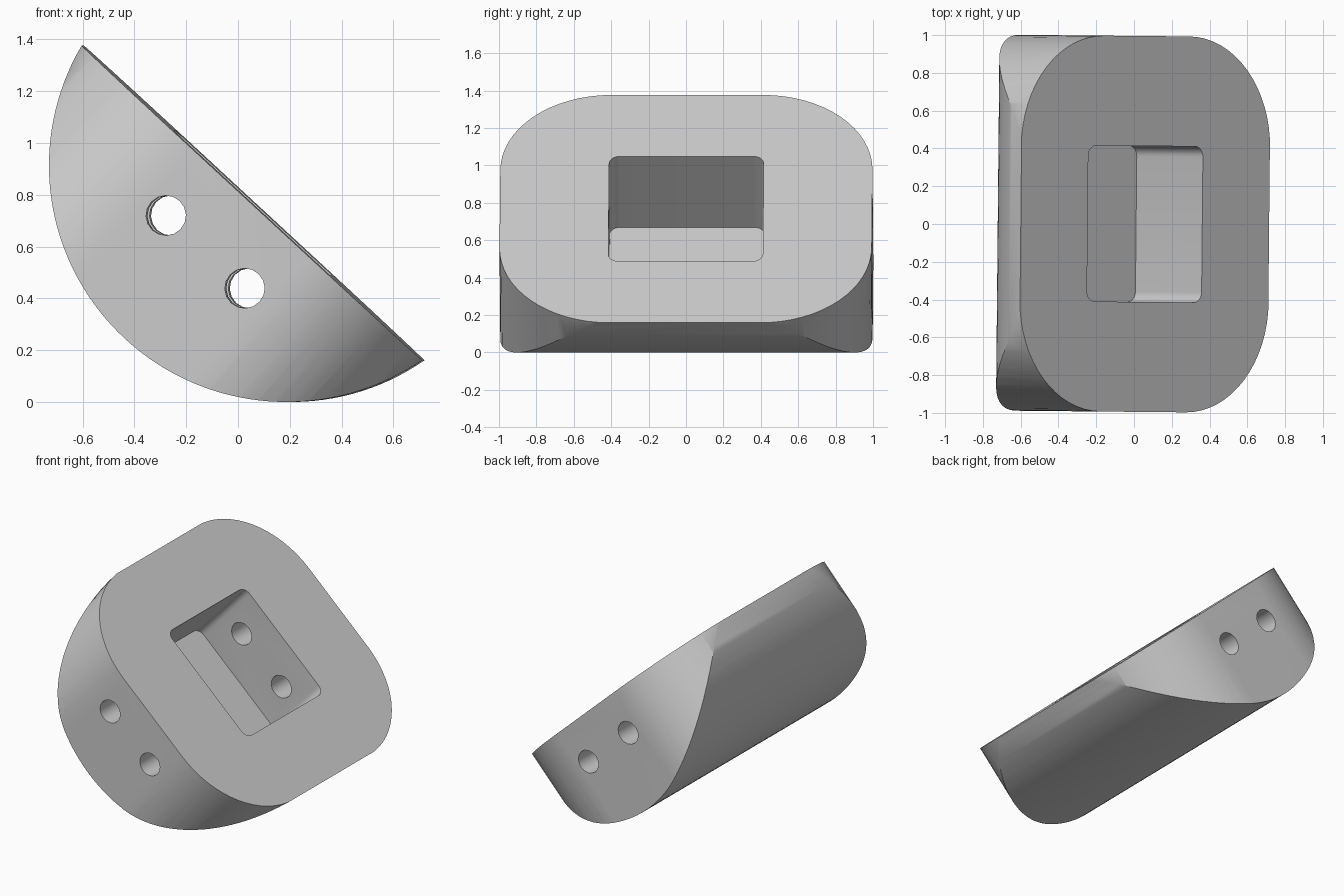
import bpy, bmesh, math
from mathutils import Matrix, Vector

cube = bpy.data.objects.get("Cube")
if cube:
    bpy.data.objects.remove(cube, do_unlink=True)

HALF_U, HALF_Y = 0.895, 0.995      # flat face half sizes
ARC_C, ARC_R = 0.204, 0.918        # round belly: centre height and radius


def extrude(name, points, vec):
    """Solid made by sweeping a closed outline along a vector."""
    bm = bmesh.new()
    face = bm.faces.new([bm.verts.new(p) for p in points])
    out = bmesh.ops.extrude_face_region(bm, geom=[face])
    moved = [v for v in out["geom"] if isinstance(v, bmesh.types.BMVert)]
    bmesh.ops.translate(bm, verts=moved, vec=vec)
    bmesh.ops.recalc_face_normals(bm, faces=bm.faces)
    mesh = bpy.data.meshes.new(name)
    bm.to_mesh(mesh)
    bm.free()
    ob = bpy.data.objects.new(name, mesh)
    bpy.context.collection.objects.link(ob)
    return ob


def rounded_rect(hx, hy, r, z, steps):
    pts = []
    for k, (sx, sy) in enumerate([(1, 1), (-1, 1), (-1, -1), (1, -1)]):
        for i in range(steps + 1):
            a = math.pi / 2 * (k + i / steps)
            pts.append((sx * (hx - r) + r * math.cos(a),
                        sy * (hy - r) + r * math.sin(a), z))
    return pts


def circle(x, z, r, y, steps):
    return [(x + r * math.cos(math.tau * i / steps), y,
             z + r * math.sin(math.tau * i / steps)) for i in range(steps)]


# Half-moon body, lying with its flat face up
start = -math.asin(ARC_C / ARC_R)
sweep = -math.pi - 2 * start
arc = [start + sweep * i / 64 for i in range(65)]
body = extrude("block_body", [(ARC_R * math.cos(t), -1.2, ARC_C + ARC_R * math.sin(t))
                              for t in arc], Vector((0, 2.4, 0)))

# Rounded outline, square pocket and two pin holes
cutters = [
    ("INTERSECT", extrude("outline_cutter",
        rounded_rect(HALF_U + 0.002, HALF_Y, 0.59, -1, 16), Vector((0, 0, 1.3)))),
    ("DIFFERENCE", extrude("pocket_cutter",
        rounded_rect(0.413, 0.413, 0.055, -0.516, 6), Vector((0, 0, 0.8)))),
]
for side in (-1, 1):
    cutters.append(("DIFFERENCE", extrude("pin_hole_cutter",
        circle(side * 0.207, -0.257, 0.077, -1.3, 16), Vector((0, 2.6, 0)))))
for op, cutter in cutters:
    cutter.hide_render = True
    mod = body.modifiers.new("cut", "BOOLEAN")
    mod.operation, mod.object, mod.solver = op, cutter, "EXACT"

# Bake the cuts and drop the cutters
graph = bpy.context.evaluated_depsgraph_get()
baked = bpy.data.meshes.new_from_object(body.evaluated_get(graph))
body.modifiers.clear()
body.data = baked
for _, cutter in cutters:
    bpy.data.objects.remove(cutter, do_unlink=True)

# Tilt the flat face towards +x and set the belly on the ground
tilt = math.atan2(1.215, 1.315)
body.data.transform(Matrix.Translation((0.058, 0, 0.768))
                    @ Matrix.Rotation(math.radians(-0.55), 4, "Z")
                    @ Matrix.Rotation(tilt, 4, "Y"))
low = min(v.co.z for v in body.data.vertices)
body.data.transform(Matrix.Translation((0, 0, -low)))

# Plain grey
grey = bpy.data.materials.new("plain_grey")
grey.use_nodes = True
color = (0.6, 0.6, 0.6, 1)
grey.diffuse_color = color
grey.node_tree.nodes["Principled BSDF"].inputs["Base Color"].default_value = color
body.data.materials.clear()
body.data.materials.append(grey)

bpy.ops.object.select_all(action="DESELECT")
body.select_set(True)
bpy.context.view_layer.objects.active = body
bpy.ops.object.shade_smooth_by_angle(angle=math.radians(30))
